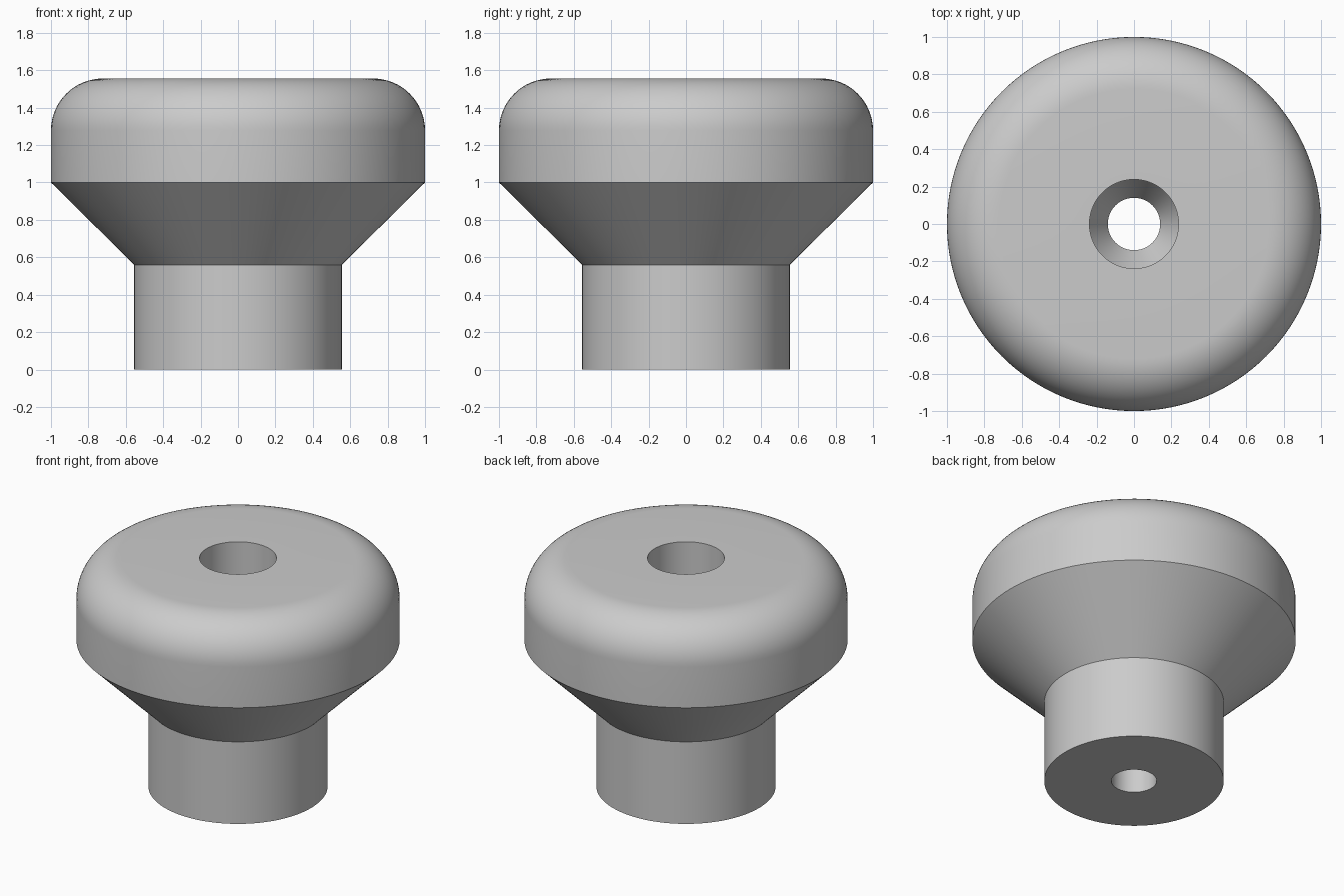
import bpy
import bmesh
import math

default = bpy.data.objects.get("Cube")
if default:
    bpy.data.objects.remove(default, do_unlink=True)

# Main sizes
SEGMENTS = 128
CAP_R, STEM_R = 1.0, 0.555
FLARE_Z, CAP_Z, TOP_Z = 0.56, 1.0, 1.556
ROUND = 0.278
SCREW_R, HEAD_R = 0.14, 0.238
SEAT_LOW, SEAT_HIGH = 0.73, 0.9

# Plain grey material
grey = bpy.data.materials.new("grey")
grey.use_nodes = True
colour = (0.6, 0.6, 0.6, 1)
grey.diffuse_color = colour
grey.node_tree.nodes["Principled BSDF"].inputs["Base Color"].default_value = colour


def lathe(name, profile):
    """Revolve a closed (radius, height) profile around the z axis."""
    bm = bmesh.new()
    verts = [bm.verts.new((r, 0, z)) for r, z in profile]
    edges = [bm.edges.new((v, verts[(i + 1) % len(verts)])) for i, v in enumerate(verts)]
    bmesh.ops.spin(bm, geom=verts + edges, cent=(0, 0, 0), axis=(0, 0, 1),
                   angle=math.tau, steps=SEGMENTS, use_merge=True)
    bmesh.ops.remove_doubles(bm, verts=bm.verts[:], dist=1e-5)
    bmesh.ops.recalc_face_normals(bm, faces=bm.faces[:])
    mesh = bpy.data.meshes.new(name)
    bm.to_mesh(mesh)
    bm.free()
    mesh.materials.append(grey)
    obj = bpy.data.objects.new(name, mesh)
    bpy.context.collection.objects.link(obj)
    bpy.ops.object.select_all(action="DESELECT")
    obj.select_set(True)
    bpy.context.view_layer.objects.active = obj
    bpy.ops.object.shade_smooth_by_angle(angle=math.radians(25))
    return obj


# Stem, flare and straight side of the cap
outside = [(SCREW_R, 0), (STEM_R, 0), (STEM_R, FLARE_Z), (CAP_R, CAP_Z)]

# Rounded shoulder of the cap
STEPS = 16
for i in range(STEPS + 1):
    a = math.pi / 2 * i / STEPS
    outside.append((CAP_R - ROUND + ROUND * math.cos(a),
                    TOP_Z - ROUND + ROUND * math.sin(a)))

# Screw hole with a wide upper bore and a sloping seat
hole = [(HEAD_R, TOP_Z), (HEAD_R, SEAT_HIGH), (SCREW_R, SEAT_LOW)]

lathe("knob_body", outside + hole)
